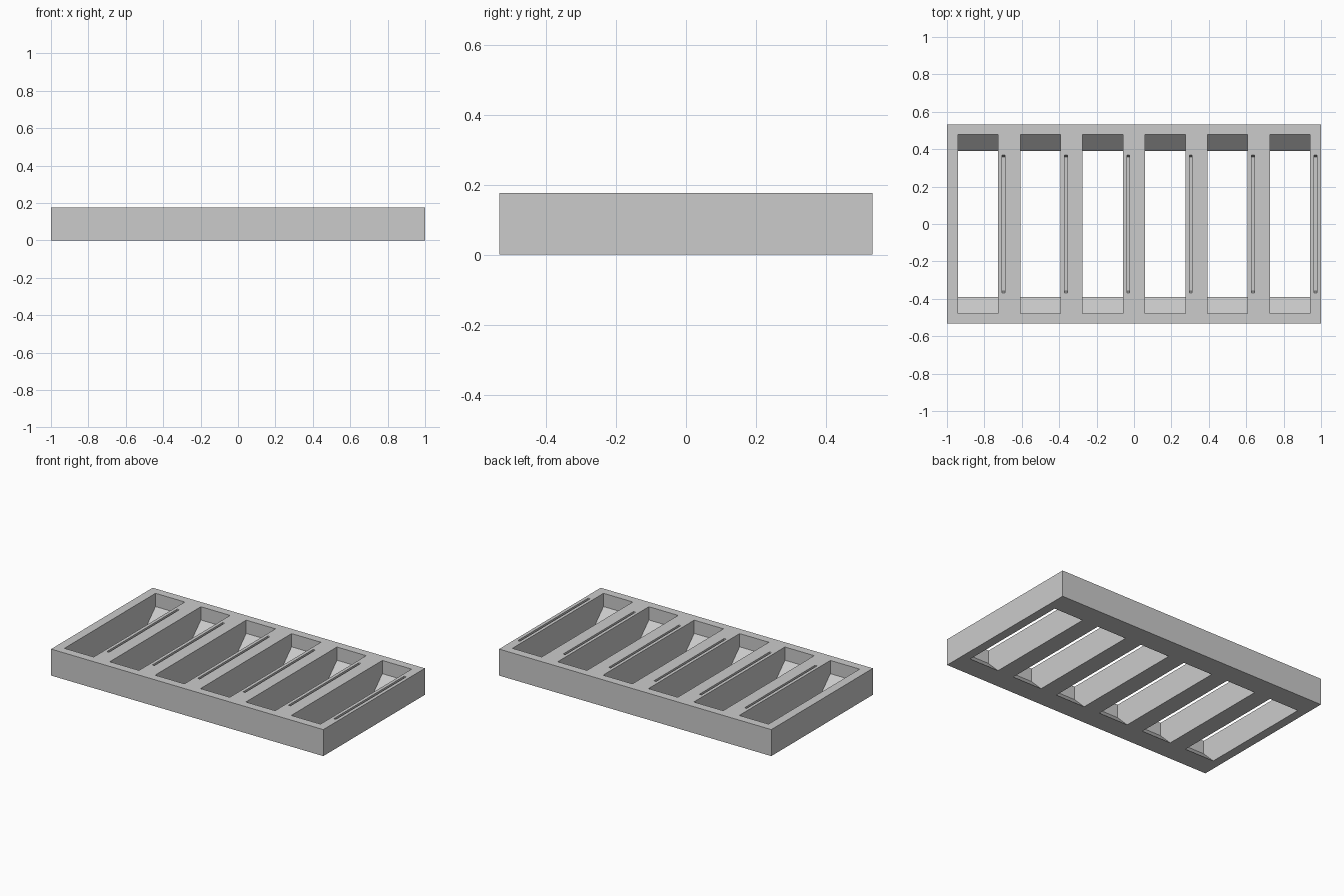
import bpy
import bmesh

cube = bpy.data.objects.get("Cube")
if cube:
    bpy.data.objects.remove(cube, do_unlink=True)

LENGTH, DEPTH, HEIGHT = 2.0, 1.066, 0.176
PITCH, COUNT = 1 / 3, 6

# Single grey material
grey = bpy.data.materials.new("grey")
grey.use_nodes = True
colour = (0.6, 0.6, 0.6, 1)
grey.diffuse_color = colour
grey.node_tree.nodes["Principled BSDF"].inputs["Base Color"].default_value = colour


def prism(name, profile, spans):
    """Extrude a (y, z) profile along x once for every (x0, x1) span."""
    bm = bmesh.new()
    for x0, x1 in spans:
        face = bm.faces.new([bm.verts.new((x0, y, z)) for y, z in profile])
        extruded = bmesh.ops.extrude_face_region(bm, geom=[face])["geom"]
        moved = [v for v in extruded if isinstance(v, bmesh.types.BMVert)]
        bmesh.ops.translate(bm, verts=moved, vec=(x1 - x0, 0, 0))
    bmesh.ops.recalc_face_normals(bm, faces=bm.faces)
    mesh = bpy.data.meshes.new(name)
    bm.to_mesh(mesh)
    bm.free()
    mesh.materials.append(grey)
    obj = bpy.data.objects.new(name, mesh)
    bpy.context.collection.objects.link(obj)
    return obj


def symmetric(half):
    """Mirror a half profile across y = 0."""
    return half + [(-y, z) for y, z in reversed(half)]


def spans(centre, width):
    """Repeat one x span along the tray."""
    middles = [centre + i * PITCH for i in range(COUNT)]
    return [(x - width / 2, x + width / 2) for x in middles]


# Solid tray block
tray = prism("tray", symmetric([(DEPTH / 2, 0), (DEPTH / 2, HEIGHT)]),
             [(-LENGTH / 2, LENGTH / 2)])

# Through slots: upright ends above, sloping inwards to the underside
slot_profile = symmetric([(0.39, -0.1), (0.39, 0), (0.478, HEIGHT / 2), (0.478, 0.3)])
slots = prism("slot_cutter", slot_profile, spans(-PITCH * 2.5, 0.215))

# Narrow grooves beside each slot, with steep ends
groove_profile = symmetric([(0.358, 0.126), (0.369, HEIGHT), (0.369, 0.3)])
grooves = prism("groove_cutter", groove_profile, spans(-0.697, 0.015))

# Cut the openings, then discard the cutters
for cutter in (slots, grooves):
    cutter.hide_render = True
    cut = tray.modifiers.new(cutter.name, "BOOLEAN")
    cut.operation = "DIFFERENCE"
    cut.solver = "EXACT"
    cut.object = cutter
bpy.context.view_layer.update()
result = tray.evaluated_get(bpy.context.evaluated_depsgraph_get())
carved = bpy.data.meshes.new_from_object(result)
tray.modifiers.clear()
tray.data = carved
for cutter in (slots, grooves):
    bpy.data.objects.remove(cutter, do_unlink=True)
